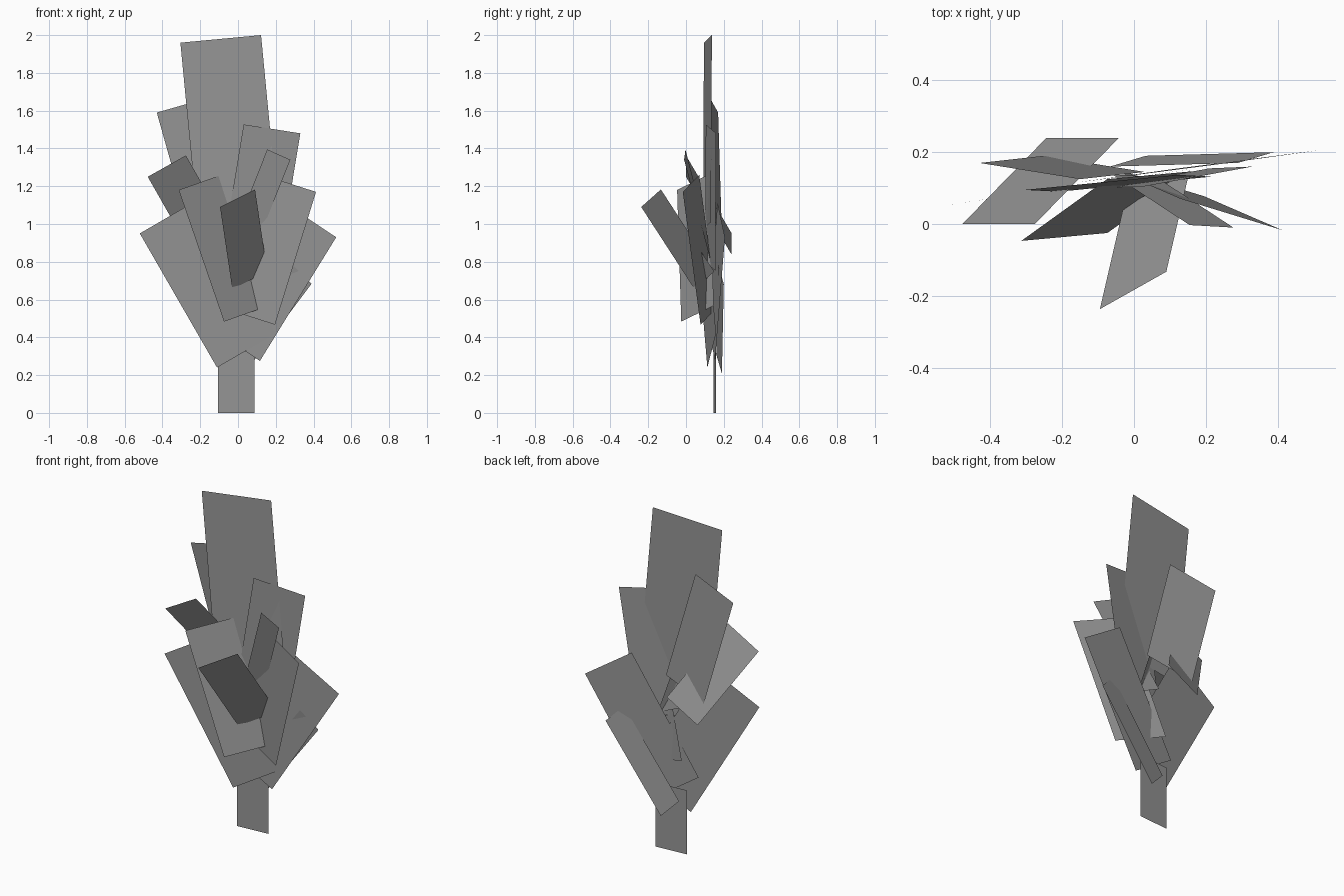
import bpy
from mathutils import Vector

grey = bpy.data.materials.new("dark_grey")
grey.diffuse_color = (.31, .31, .31, 1)


def card(name, a, b, c):
    """Flat four-sided card from three corners; the fourth completes the parallelogram."""
    a, b, c = Vector(a), Vector(b), Vector(c)
    mesh = bpy.data.meshes.new(name)
    mesh.from_pydata([a, b, b + c - a, c], [], [(0, 3, 2, 1)])
    mesh.materials.append(grey)
    mesh.update()
    obj = bpy.data.objects.new(name, mesh)
    bpy.context.collection.objects.link(obj)
    return obj


# Each card: top left, top right, bottom left (seen from the front)
# Stem at the base
card("stem", (-.107, .145, .38), (.088, .16, .38), (-.107, .145, 0))

# Tall upright leaves
card("tall_leaf", (-.305, .095, 1.96), (.122, .137, 2.0), (-.21, .09, .97))
card("back_left_leaf", (-.43, .17, 1.59), (-.15, .125, 1.67), (-.25, .19, .95))
card("upper_right_leaf", (.03, .105, 1.527), (.33, .16, 1.48), (-.09, .10, .80))

# Large lower leaves spreading to both sides, upright and slightly turned
card("lower_left_leaf", (-.52, .053, .95), (-.21, .099, 1.13), (-.111, .113, .24))
card("lower_right_leaf", (.24, .167, 1.115), (.52, .206, .93), (-.164, .115, .46))
card("low_back_leaf", (.289, .17, .785), (.389, .20, .683), (-.067, .16, .31))

# Tilted leaves in front and behind
card("left_tilted_leaf", (-.478, 0, 1.25), (-.276, 0, 1.363), (-.244, .24, .84))
card("front_left_leaf", (-.314, -.047, 1.18), (-.075, .125, 1.265), (-.074, -.025, .483))
card("front_right_leaf", (.13, .07, 1.26), (.413, -.017, 1.17), (-.087, .164, .557))
card("small_right_leaf", (.155, -.003, 1.395), (.277, -.01, 1.34), (-.06, .138, .855))
card("front_centre_leaf", (-.095, -.237, 1.09), (.09, -.133, 1.183), (-.03, .045, .655))
